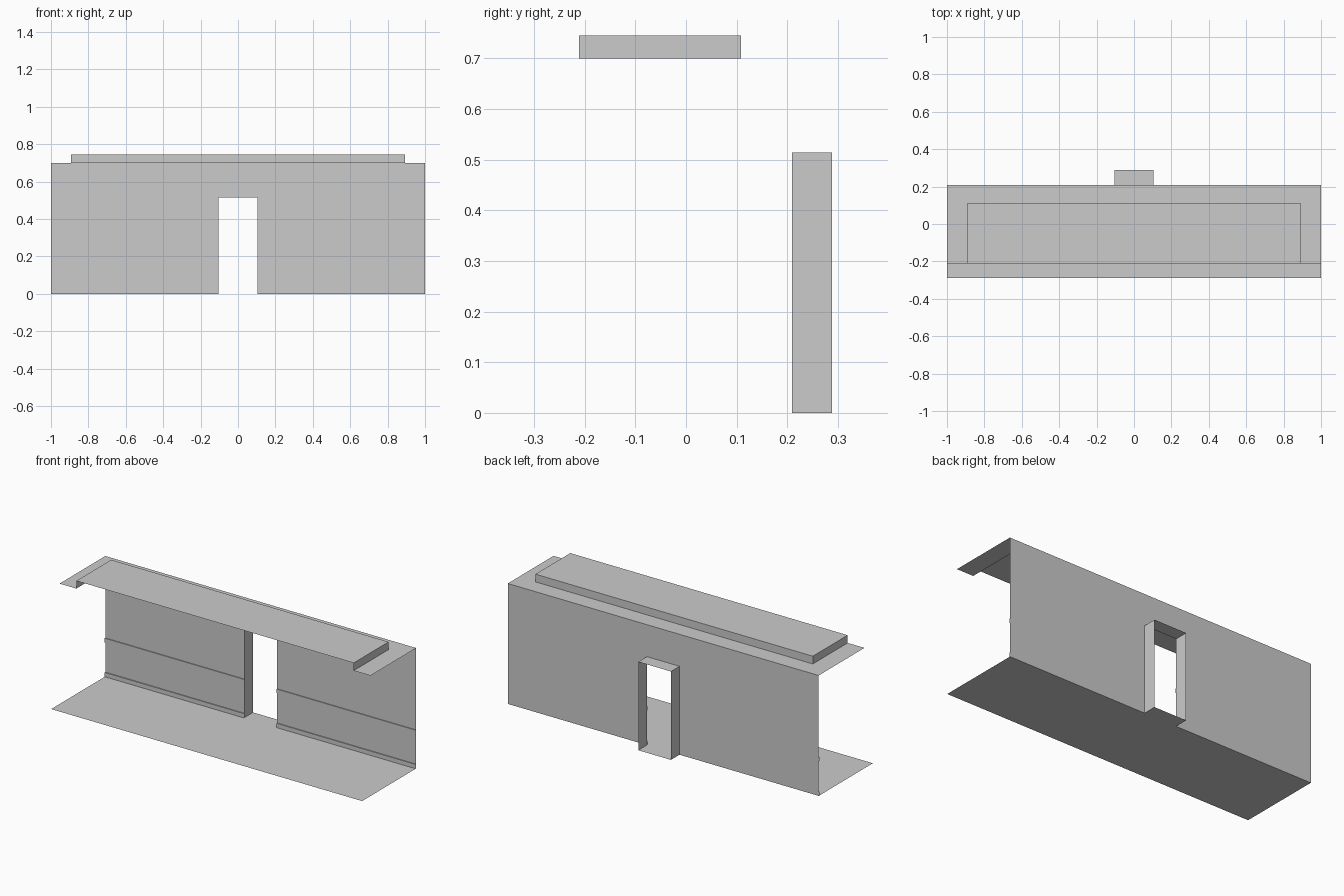
import bpy, bmesh

if "Cube" in bpy.data.objects:
    bpy.data.objects.remove(bpy.data.objects["Cube"])

# Key dimensions of the corridor wall section
L = 1.0                    # half length
FRONT, BACK = -0.288, 0.288
WALL = 0.209               # wall plane
DOOR, DOOR_H = 0.105, 0.514
CEIL, TOP = 0.70, 0.745
REC, REC_F, REC_B = 0.892, -0.211, 0.109
OUT = 0.005                # trim thickness


def sheet(name, quads):
    """One object made of thin four-cornered panels."""
    bm = bmesh.new()
    for q in quads:
        bm.faces.new([bm.verts.new(p) for p in q])
    bmesh.ops.remove_doubles(bm, verts=bm.verts, dist=1e-5)
    mesh = bpy.data.meshes.new(name)
    bm.to_mesh(mesh)
    bm.free()
    obj = bpy.data.objects.new(name, mesh)
    bpy.context.collection.objects.link(obj)
    return obj


def flat(x0, x1, y0, y1, z):
    return [(x0, y0, z), (x1, y0, z), (x1, y1, z), (x0, y1, z)]


def facing(x0, x1, z0, z1, y):
    return [(x0, y, z0), (x1, y, z0), (x1, y, z1), (x0, y, z1)]


def side(x, y0, y1, z0, z1):
    q = [(x, y0, z0), (x, y1, z0), (x, y1, z1), (x, y0, z1)]
    return q if x < 0 else q[::-1]


def trim(x0, x1, y, z0, z1):
    """Thin moulding in front of the plane y, open at its ends."""
    f = y - OUT
    return [facing(x0, x1, z0, z1, f), flat(x0, x1, f, y, z1),
            flat(x0, x1, f, y, z0)[::-1]]


spans = [(-L, -DOOR), (DOOR, L)]

# Floor, continuing into the doorway
sheet("floor", [flat(-L, -DOOR, FRONT, WALL, 0), flat(-DOOR, DOOR, FRONT, WALL, 0),
                flat(DOOR, L, FRONT, WALL, 0), flat(-DOOR, DOOR, WALL, BACK, 0)])

# Wall around the door opening
wall = [facing(-DOOR, DOOR, DOOR_H, CEIL, WALL)]
for a, b in spans:
    wall += [facing(a, b, 0, DOOR_H, WALL), facing(a, b, DOOR_H, CEIL, WALL)]
sheet("wall", wall)

# Doorway lining
sheet("door_frame", [side(-DOOR, WALL, BACK, 0, DOOR_H),
                     side(DOOR, WALL, BACK, 0, DOOR_H),
                     flat(-DOOR, DOOR, WALL, BACK, DOOR_H)[::-1]])

# Skirting and wall rail on both sides of the door
for name, z0, z1 in (("skirting", 0.0, 0.025), ("wall_rail", 0.20, 0.224)):
    sheet(name, sum((trim(a, b, WALL, z0, z1) for a, b in spans), []))

# Ceiling border around the raised recess
sheet("ceiling", [flat(-L, -REC, REC_F, REC_B, CEIL)[::-1],
                  flat(REC, L, REC_F, REC_B, CEIL)[::-1],
                  flat(-L, -REC, REC_B, WALL, CEIL)[::-1],
                  flat(-REC, REC, REC_B, WALL, CEIL)[::-1],
                  flat(REC, L, REC_B, WALL, CEIL)[::-1]])

# Raised recess, open at the front
sheet("ceiling_recess", [flat(-REC, REC, REC_F, REC_B, TOP)[::-1],
                         facing(-REC, REC, CEIL, TOP, REC_B),
                         side(-REC, REC_F, REC_B, CEIL, TOP),
                         side(REC, REC_F, REC_B, CEIL, TOP)])

# Small moulding under the recess top
sheet("recess_trim", trim(-REC, REC, REC_B, 0.738, TOP)[::2])
